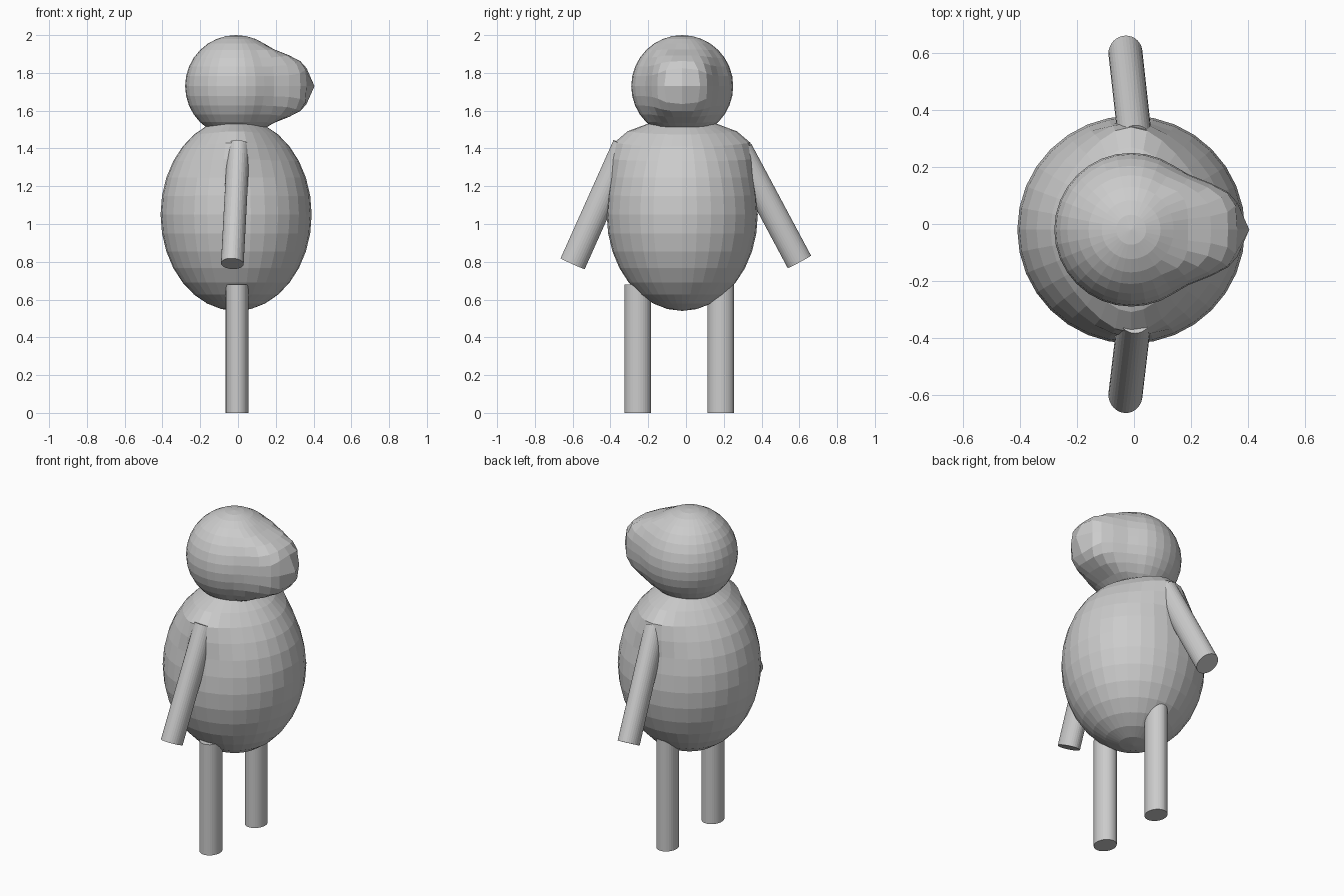
import bpy, bmesh, math
from mathutils import Vector, Matrix

if "Cube" in bpy.data.objects:
    bpy.data.objects.remove(bpy.data.objects["Cube"])


def finish(bm, name):
    mesh = bpy.data.meshes.new(name)
    bm.to_mesh(mesh)
    bm.free()
    obj = bpy.data.objects.new(name, mesh)
    bpy.context.collection.objects.link(obj)
    return obj


def sphere(radius):
    bm = bmesh.new()
    bmesh.ops.create_uvsphere(bm, u_segments=32, v_segments=16, radius=radius)
    return bm


def limb(name, top, bottom, rx=0.06, ry=0.07):
    """Oval rod between two points."""
    top, bottom = Vector(top), Vector(bottom)
    axis = top - bottom
    z = axis.normalized()
    y = z.cross(Vector((1, 0, 0))).normalized()
    x = y.cross(z)
    rot = Matrix((x, y, z)).transposed().to_4x4()
    bm = bmesh.new()
    bmesh.ops.create_cone(bm, cap_ends=True, segments=32, radius1=1, radius2=1, depth=1)
    size = Matrix.Diagonal((rx, ry, axis.length, 1))
    bm.transform(Matrix.Translation((top + bottom) / 2) @ rot @ size)
    return finish(bm, name)


# body: tall ellipsoid with the shoulders drawn outwards
bm = sphere(1)
bm.transform(Matrix.Diagonal((0.40, 0.40, 0.51, 1)))
for v in bm.verts:
    if abs(v.co.y) > 0.01:
        side = math.copysign(1, v.co.y)
        d2 = (v.co.x / 0.12) ** 2 + ((abs(v.co.y) - 0.27) / 0.12) ** 2 + ((v.co.z - 0.38) / 0.10) ** 2
        w = math.exp(-d2 / 2)
        v.co += Vector((0, side * 0.08 * w, 0.02 * w))
bm.transform(Matrix.Translation((-0.01, -0.02, 1.05)))
finish(bm, "body")

# head: sphere with a blunt beak drawn out along +x
# beak profile: angle step from the x axis -> (forward, sideways)
profile = [(0.415, 0.0), (0.373, 0.095), (0.34, 0.132), (0.28, 0.163), (0.20, 0.195), (0.15, 0.2245)]
step = math.radians(11.25)
bm = sphere(0.27)
for v in bm.verts:
    az = math.atan2(v.co.y, v.co.x)
    el = math.asin(max(-1, min(1, v.co.z / 0.27)))
    t = (az ** 4 + el ** 4) ** 0.25 / step
    if t < 5 and v.co.x > 0:
        i = int(t)
        f = t - i
        forward = profile[i][0] * (1 - f) + profile[i + 1][0] * f
        side = profile[i][1] * (1 - f) + profile[i + 1][1] * f
        k = side / (0.27 * math.sin(t * step)) if t > 0.01 else 1
        v.co = Vector((max(forward, v.co.x), v.co.y * k, v.co.z * k))
bm.transform(Matrix.Translation((-0.01, -0.02, 1.73)))
finish(bm, "head")

# arms and legs
limb("left_arm", (0.005, 0.285, 1.39), (-0.03, 0.60, 0.80))
limb("right_arm", (0.003, -0.32, 1.415), (-0.03, -0.60, 0.79))
for name, y in (("left_leg", 0.185), ("right_leg", -0.255)):
    limb(name, (-0.005, y, 0.68), (-0.005, y, 0.0))
